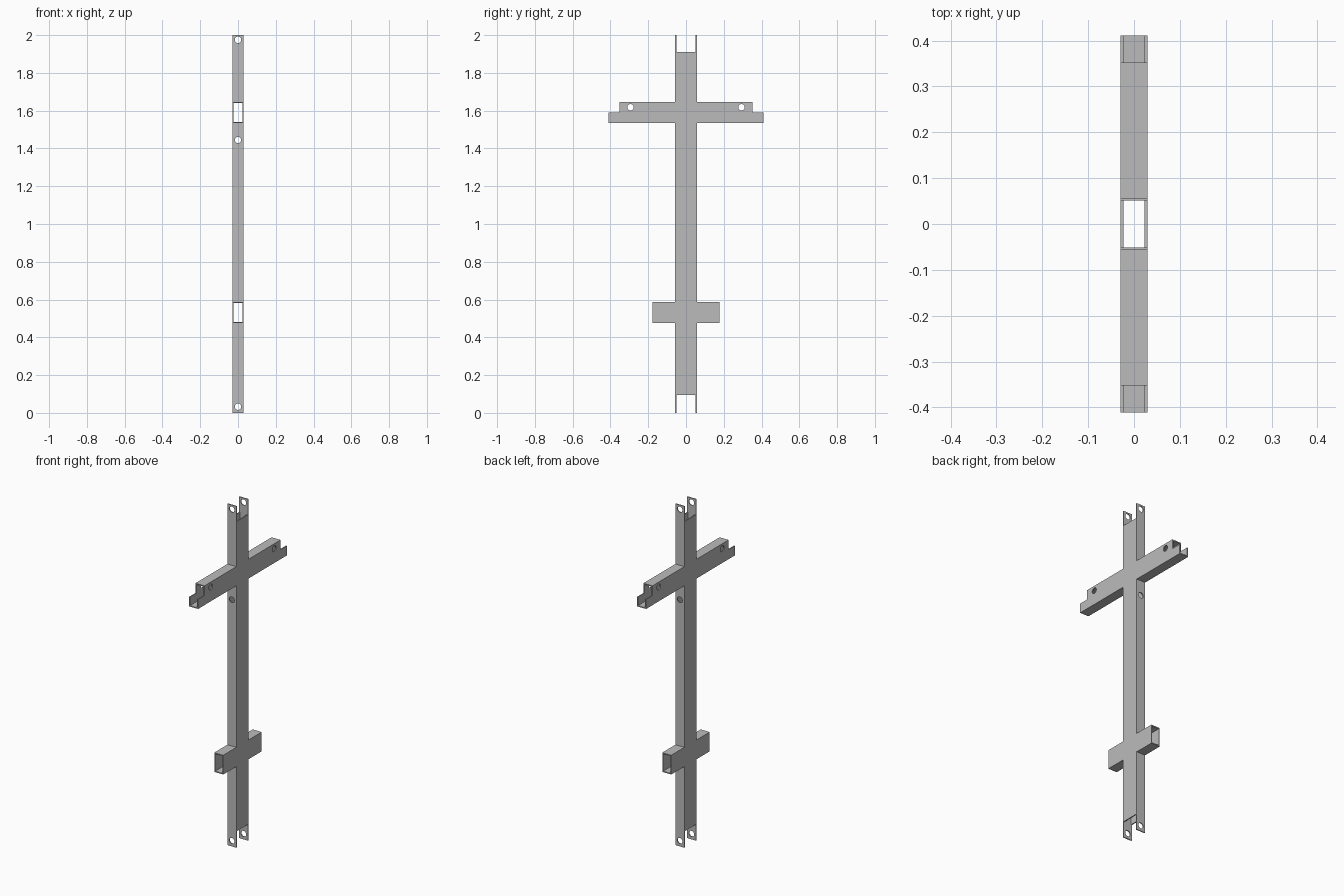
import bpy
import bmesh
from math import pi
from mathutils import Matrix

default = bpy.data.objects.get("Cube")
if default:
    bpy.data.objects.remove(default, do_unlink=True)

# Section sizes of the rectangular tube
HX, HY, WALL = 0.029, 0.057, 0.006
IX, IY = HX - WALL, HY - WALL
SLOT_LOW, SLOT_HIGH = 0.095, 1.91
LOW_BAR = (0.475, 0.588)
TOP_BAR = (1.534, 1.647)
LOW_REACH, TOP_REACH, STEP_REACH, STEP_Z = 0.178, 0.411, 0.352, 1.59


def add_object(name, bm):
    bmesh.ops.recalc_face_normals(bm, faces=bm.faces)
    mesh = bpy.data.meshes.new(name)
    bm.to_mesh(mesh)
    bm.free()
    obj = bpy.data.objects.new(name, mesh)
    bpy.context.scene.collection.objects.link(obj)
    return obj


def extruded_profile(name, half, half_width):
    """Mirror a half outline (y, z) across y = 0 and extrude it along x."""
    outline = half + [(-y, z) for y, z in reversed(half)]
    bm = bmesh.new()
    face = bm.faces.new([bm.verts.new((-half_width, y, z)) for y, z in outline])
    moved = bmesh.ops.extrude_face_region(bm, geom=[face])["geom"]
    verts = [g for g in moved if isinstance(g, bmesh.types.BMVert)]
    bmesh.ops.translate(bm, verts=verts, vec=(2 * half_width, 0, 0))
    return add_object(name, bm)


def cut(target, cutter):
    cutter.hide_render = True
    mod = target.modifiers.new("cut", 'BOOLEAN')
    mod.operation = 'DIFFERENCE'
    mod.solver = 'EXACT'
    mod.object = cutter
    bpy.context.view_layer.objects.active = target
    bpy.ops.object.modifier_apply(modifier=mod.name)
    bpy.data.objects.remove(cutter, do_unlink=True)


# Outer shape: post with forked ends, short lower bar, stepped upper bar
outer = [
    (IY, SLOT_LOW), (IY, 0), (HY, 0),
    (HY, LOW_BAR[0]), (LOW_REACH, LOW_BAR[0]),
    (LOW_REACH, LOW_BAR[1]), (HY, LOW_BAR[1]),
    (HY, TOP_BAR[0]), (TOP_REACH, TOP_BAR[0]),
    (TOP_REACH, STEP_Z), (STEP_REACH, STEP_Z),
    (STEP_REACH, TOP_BAR[1]), (HY, TOP_BAR[1]),
    (HY, 2), (IY, 2), (IY, SLOT_HIGH),
]
frame = extruded_profile("tube_frame", outer, HX)

# Hollow running through the post and both bars
hollow = [(IY, -0.1)]
for low, high in (LOW_BAR, TOP_BAR):
    low, high = low + WALL, high - WALL
    hollow += [(IY, low), (0.5, low), (0.5, high), (IY, high)]
hollow.append((IY, 2.1))
cut(frame, extruded_profile("hollow_cutter", hollow, IX))

# Bolt holes: front to back in the post, side to side in the upper bar
holes = bmesh.new()
places = [((0, 0, z), Matrix.Rotation(pi / 2, 4, 'X')) for z in (0.033, 1.445, 1.975)]
places += [((0, y, 1.618), Matrix.Rotation(pi / 2, 4, 'Y')) for y in (-0.294, 0.294)]
for location, turn in places:
    bmesh.ops.create_cone(holes, cap_ends=True, segments=32, radius1=0.017,
                          radius2=0.017, depth=0.2,
                          matrix=Matrix.Translation(location) @ turn)
cut(frame, add_object("hole_cutter", holes))

# Plain grey metal
grey = bpy.data.materials.new("grey_metal")
grey.use_nodes = True
colour = (0.5, 0.5, 0.5, 1)
grey.diffuse_color = colour
for node in grey.node_tree.nodes:
    if node.type == 'BSDF_PRINCIPLED':
        node.inputs["Base Color"].default_value = colour
frame.data.materials.clear()
frame.data.materials.append(grey)
for poly in frame.data.polygons:
    poly.material_index = 0
